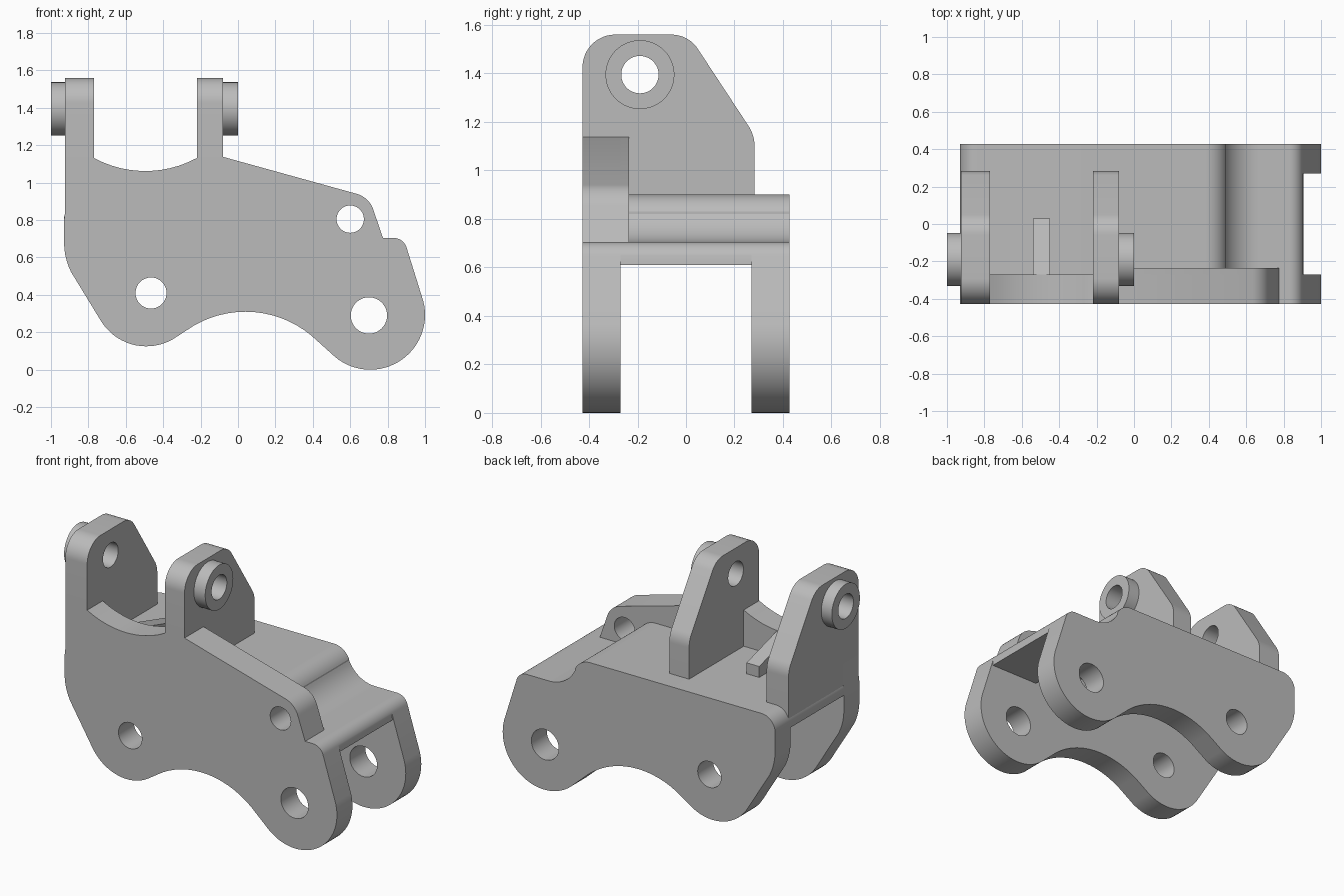
import bpy
from math import cos, sin, radians
from mathutils import Matrix

cube = bpy.data.objects.get("Cube")
if cube:
    bpy.data.objects.remove(cube, do_unlink=True)

grey = bpy.data.materials.new("plain_grey")
grey.use_nodes = True
COLOUR = (0.5, 0.5, 0.5, 1)
grey.diffuse_color = COLOUR
grey.node_tree.nodes["Principled BSDF"].inputs["Base Color"].default_value = COLOUR


def arc(cx, cy, r, a0, a1):
    """Points along an arc, angles in degrees."""
    n = max(4, int(abs(a1 - a0) / 5))
    steps = [radians(a0 + (a1 - a0) * i / n) for i in range(n + 1)]
    return [(cx + r * cos(a), cy + r * sin(a)) for a in steps]


def hole(cx, cy, r):
    return arc(cx, cy, r, 0, 360)[:-1]


def solid(name, axis, lo, hi, outline, *holes):
    """Extrude an outline with holes along y (outline in x, z) or x (outline in y, z)."""
    curve = bpy.data.curves.new(name, "CURVE")
    curve.dimensions = "2D"
    curve.fill_mode = "BOTH"
    curve.extrude = (hi - lo) / 2
    for loop in (outline, *holes):
        spline = curve.splines.new("POLY")
        spline.points.add(len(loop) - 1)
        for point, (u, v) in zip(spline.points, loop):
            point.co = (u, v, 0, 1)
        spline.use_cyclic_u = True
    mid = (lo + hi) / 2
    if axis == "y":
        frame = Matrix(((1, 0, 0, 0), (0, 0, -1, mid), (0, 1, 0, 0), (0, 0, 0, 1)))
    else:
        frame = Matrix(((0, 0, 1, mid), (1, 0, 0, 0), (0, 1, 0, 0), (0, 0, 0, 1)))
    ob = bpy.data.objects.new(name, curve)
    bpy.context.collection.objects.link(ob)
    bpy.ops.object.select_all(action="DESELECT")
    ob.select_set(True)
    bpy.context.view_layer.objects.active = ob
    bpy.ops.object.convert(target="MESH")
    ob = bpy.context.view_layer.objects.active
    ob.name = name
    ob.data.transform(frame)
    bpy.ops.object.mode_set(mode="EDIT")
    bpy.ops.mesh.select_all(action="SELECT")
    bpy.ops.mesh.remove_doubles(threshold=0.0005)
    bpy.ops.mesh.normals_make_consistent(inside=False)
    bpy.ops.object.mode_set(mode="OBJECT")
    bpy.ops.object.shade_smooth_by_angle(angle=radians(25))
    ob.data.materials.clear()
    ob.data.materials.append(grey)
    return ob


HALF, INNER = 0.427, 0.27

# Shared outline pieces
lower_edge = (arc(-0.58, 0.68, 0.35, 180, 207) + arc(-0.49, 0.41, 0.285, 212, 300)
              + arc(0.04, -0.24, 0.55, 120, 50) + arc(0.707, 0.293, 0.293, 230, 375))
end_corner = arc(0.83, 0.63, 0.075, 15, 90)
pivot_holes = [hole(-0.465, 0.41, 0.083), hole(0.7, 0.29, 0.097)]
bolt_hole = hole(0.6, 0.805, 0.073)
shoulder = arc(0.6, 0.815, 0.13, 17, 74)
deck_top = (arc(0.67, 0.905, 0.2, 270, 205) + arc(0.38, 0.78, 0.12, 25, 90)
            + arc(-0.835, 0.805, 0.095, 90, 180))

# Side plates
saddle = arc(-0.495, 1.637, 0.575, 298.6, 241.4)
solid("front_plate", "y", -HALF, -INNER,
      lower_edge + end_corner + [(0.775, 0.705)] + shoulder
      + [(-0.08, 1.138), (-0.22, 1.132)] + saddle[1:-1]
      + [(-0.77, 1.132), (-0.925, 1.132), (-0.925, 0.84), (-0.93, 0.8)],
      *pivot_holes, bolt_hole)
solid("back_plate", "y", INNER, HALF, lower_edge + end_corner + deck_top, *pivot_holes)

# Thicker upper part of the front plate
solid("front_plate_pad", "y", -INNER, -0.235,
      [(-0.15, 0.82), (0.42, 0.82), (0.52, 0.705), (0.775, 0.705)] + shoulder
      + [(-0.08, 1.138), (-0.15, 1.138)], bolt_hole)

# Deck joining the two plates
solid("bridge_deck", "y", -INNER, INNER,
      [(-0.93, 0.775), (0.42, 0.775), (0.56, 0.61), (0.905, 0.61)] + end_corner + deck_top)

# Upright lugs with bosses
EYE = (-0.19, 1.395)
lug_outline = ([(-HALF, 1.13), (-INNER, 1.13), (-INNER, 0.81), (0.283, 0.81)]
               + arc(0.133, 1.1, 0.15, 0, 32) + arc(-0.06, 1.43, 0.13, 32, 90)
               + arc(-0.292, 1.425, 0.135, 90, 180))
for side, lo, hi, boss_lo, boss_hi in (("right", -0.925, -0.77, -1, -0.925),
                                       ("left", -0.22, -0.08, -0.08, 0)):
    solid(side + "_lug", "x", lo, hi, lug_outline, hole(*EYE, 0.077))
    solid(side + "_boss", "x", boss_lo, boss_hi, hole(*EYE, 0.142), hole(*EYE, 0.077))

# Gusset rib behind the saddle
solid("gusset_rib", "x", -0.54, -0.45,
      [(-INNER, 0.85), (0.03, 0.85), (0.03, 0.97), (-INNER, 1.055)])
